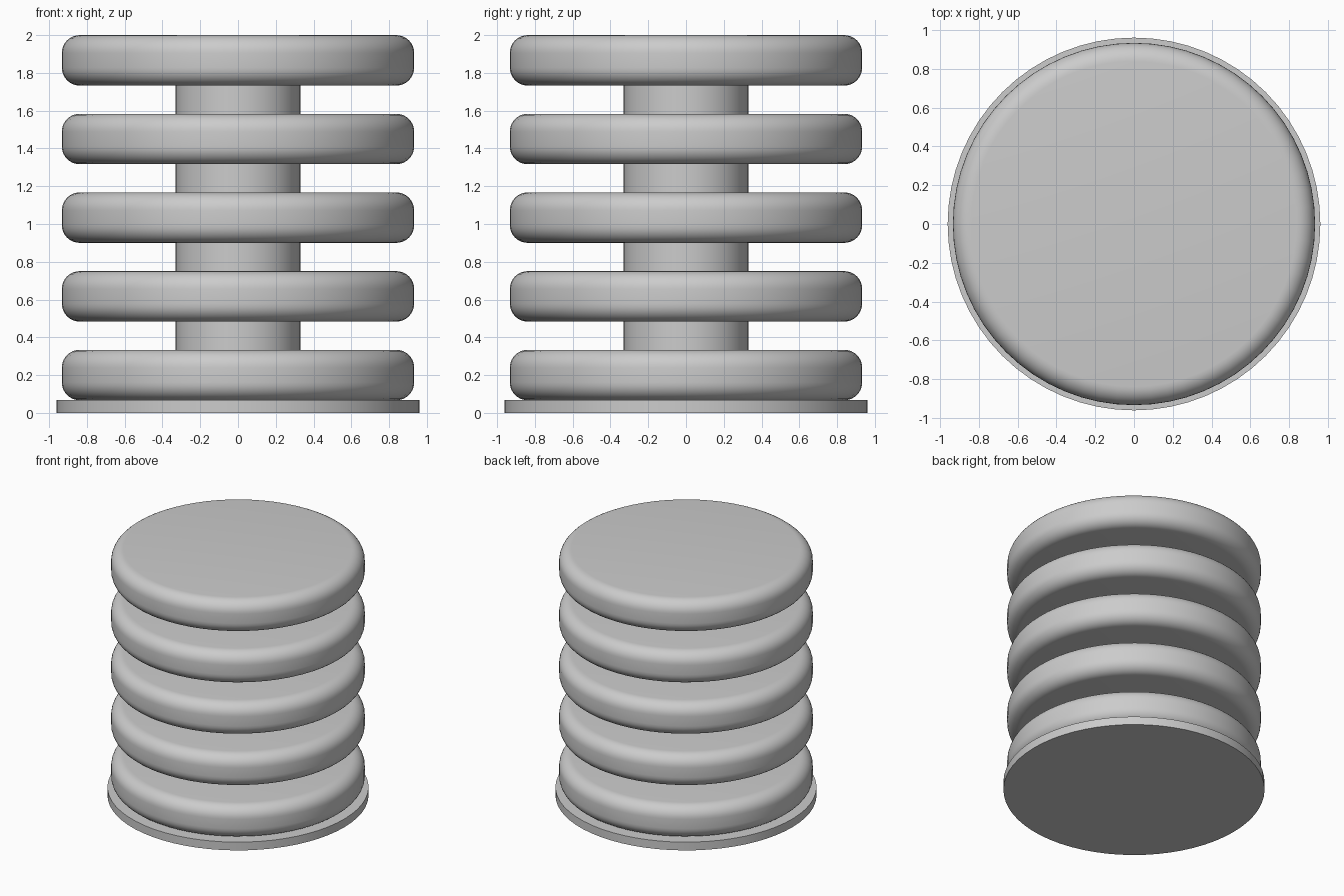
import bpy
import math

cube = bpy.data.objects.get("Cube")
if cube:
    bpy.data.objects.remove(cube, do_unlink=True)

grey = bpy.data.materials.new("light_grey")
grey.use_nodes = True
colour = (0.6, 0.6, 0.6, 1)
grey.diffuse_color = colour
grey.node_tree.nodes["Principled BSDF"].inputs["Base Color"].default_value = colour

SIDES = 64
BASE_HEIGHT = 0.067
DISC_HEIGHT = 0.267
DISC_COUNT = 5
PITCH = (2 - BASE_HEIGHT - DISC_HEIGHT) / (DISC_COUNT - 1)


def cylinder(name, radius, bottom, top, rounding=0):
    """Upright cylinder, with optionally rounded rims."""
    bpy.ops.mesh.primitive_cylinder_add(
        vertices=SIDES, radius=radius, depth=top - bottom,
        location=(0, 0, (bottom + top) / 2))
    obj = bpy.context.object
    obj.name = name
    obj.data.materials.append(grey)
    if rounding:
        bevel = obj.modifiers.new("rounded_rims", 'BEVEL')
        bevel.width = rounding
        bevel.segments = 8
        bevel.limit_method = 'ANGLE'
        bevel.angle_limit = math.radians(60)
        bpy.ops.object.modifier_apply(modifier=bevel.name)
    bpy.ops.object.shade_smooth_by_angle(angle=math.radians(30))
    return obj


# Flat base plate
cylinder("base_plate", 0.96, 0, BASE_HEIGHT)

# Stack of rounded discs
for i in range(DISC_COUNT):
    bottom = BASE_HEIGHT + i * PITCH
    cylinder(f"disc_{i + 1}", 0.933, bottom, bottom + DISC_HEIGHT, 0.095)

# Short core between each pair of discs
for i in range(DISC_COUNT - 1):
    bottom = BASE_HEIGHT + DISC_HEIGHT + i * PITCH
    cylinder(f"core_{i + 1}", 0.33, bottom, bottom + PITCH - DISC_HEIGHT)
